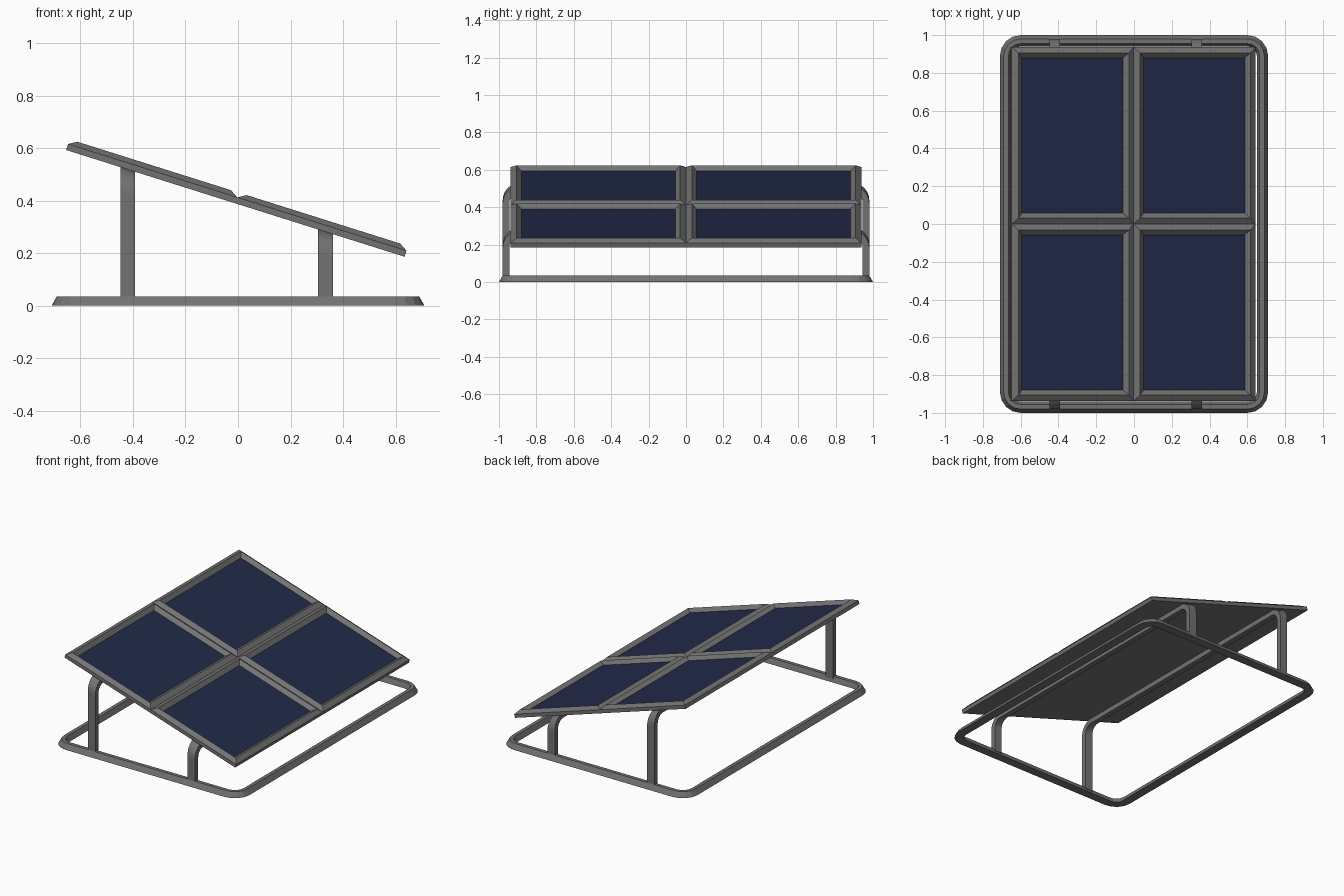
import bpy, bmesh, math
from mathutils import Matrix

if "Cube" in bpy.data.objects:
    bpy.data.objects.remove(bpy.data.objects["Cube"])

TILT = math.radians(17.5)
SLOPE = math.tan(TILT)
PANEL_X, PANEL_Z = -0.01, 0.389      # middle of the panel underside


def material(name, rgb):
    m = bpy.data.materials.new(name)
    m.diffuse_color = (*rgb, 1)
    m.use_nodes = True
    m.node_tree.nodes["Principled BSDF"].inputs["Base Color"].default_value = m.diffuse_color
    return m


grey = material("grey metal", (0.17, 0.17, 0.17))
blue = material("dark blue cell", (0.0145, 0.0235, 0.066))


def finish(name, bm, mats):
    bmesh.ops.recalc_face_normals(bm, faces=bm.faces)
    me = bpy.data.meshes.new(name)
    bm.to_mesh(me)
    bm.free()
    for m in mats:
        me.materials.append(m)
    ob = bpy.data.objects.new(name, me)
    bpy.context.collection.objects.link(ob)
    return ob


def skin(bm, rings, closed):
    """Join rings of points with quads; closed joins the last ring to the first."""
    vs = [[bm.verts.new(p) for p in r] for r in rings]
    n = len(vs[0])
    for a, b in zip(vs, vs[1:] + ([vs[0]] if closed else [])):
        for i in range(n):
            j = (i + 1) % n
            bm.faces.new((a[i], a[j], b[j], b[i]))
    return vs


def round_rect(hx, hy, r, z, seg=4):
    pts = []
    for k, (sx, sy) in enumerate(((1, 1), (-1, 1), (-1, -1), (1, -1))):
        for i in range(seg + 1):
            a = math.pi / 2 * (k + i / seg)
            pts.append((sx * (hx - r) + r * math.cos(a), sy * (hy - r) + r * math.sin(a), z))
    return pts


# base ring with sloped sides
bm = bmesh.new()
skin(bm, [round_rect(0.71 - d, 1.0 - d, 0.11 - d, z)
          for d, z in ((0, 0), (0.02, 0.035), (0.045, 0.035), (0.06, 0))], True)
finish("base_ring", bm, [grey])


# arched legs: a flat bar bent into a wide U, top sheared to the panel slope
def arch(name, xc, w=0.028, t=0.035, hy=0.98, r=0.09, seg=6):
    top = PANEL_Z - (xc - PANEL_X) * SLOPE + 0.002

    def path(off):
        pts = [(hy - off, 0.02)]
        for i in range(seg + 1):
            a = math.pi / 2 * i / seg
            pts.append((hy - r + (r - off) * math.cos(a), top - r + (r - off) * math.sin(a)))
        return pts + [(-y, z) for y, z in reversed(pts)]

    def pt(x, y, z):
        return (xc + x, y, z - (x * SLOPE if z > 0.05 else 0))

    bm = bmesh.new()
    rings = [[pt(-w, *o), pt(w, *o), pt(w, *i), pt(-w, *i)]
             for o, i in zip(path(0), path(t))]
    vs = skin(bm, rings, False)
    bm.faces.new(vs[0])
    bm.faces.new(vs[-1])
    finish(name, bm, [grey])


arch("tall_leg_arch", -0.42)
arch("short_leg_arch", 0.333)

# four tilted panels: ridged frame around a sunken cell
HU, HV = 0.338, 0.4685
place = Matrix.Translation((PANEL_X, 0, PANEL_Z)) @ Matrix.Rotation(TILT, 4, 'Y')
for row, sx in (("upper", -1), ("lower", 1)):
    for side, sy in (("front", -1), ("back", 1)):
        bm = bmesh.new()
        rings = [[(sx * HU + a * (HU - d), sy * HV + b * (HV - d), h)
                  for a, b in ((1, 1), (-1, 1), (-1, -1), (1, -1))]
                 for d, h in ((0, 0), (0, 0.024), (0.031, 0.043), (0.057, 0.02))]
        vs = skin(bm, rings, False)
        bm.faces.new(vs[0])
        bm.faces.new(vs[-1]).material_index = 1
        bm.transform(place)
        finish(f"{row}_{side}_panel", bm, [grey, blue])
